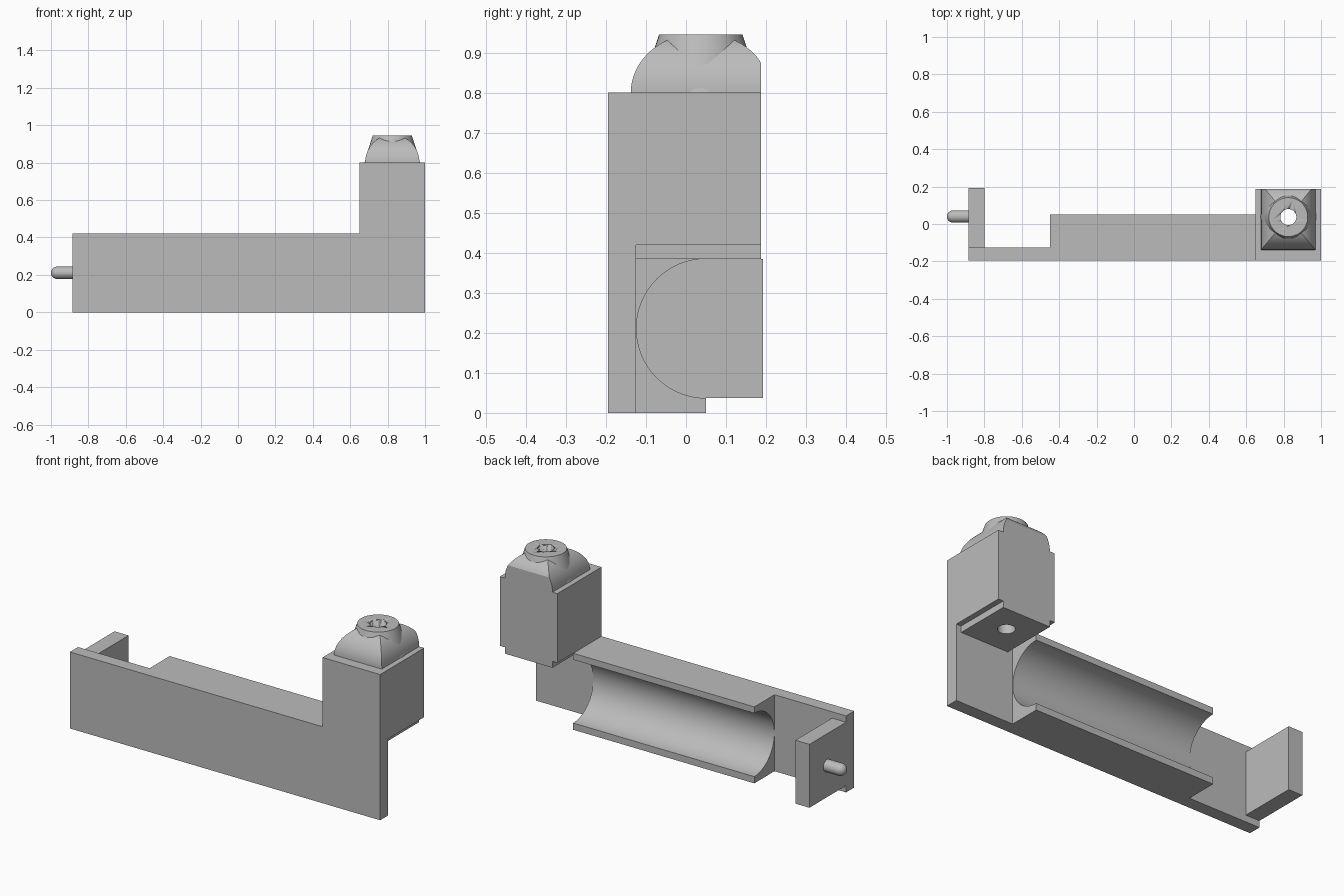
import bpy, bmesh, math

cube = bpy.data.objects.get("Cube")
if cube:
    bpy.data.objects.remove(cube, do_unlink=True)

grey = bpy.data.materials.new("plain_grey")
grey.use_nodes = True
COLOUR = (0.5, 0.5, 0.5, 1)
grey.diffuse_color = COLOUR
grey.node_tree.nodes["Principled BSDF"].inputs["Base Color"].default_value = COLOUR

WALL_FRONT, WALL_BACK, TOWER_BACK = -0.195, -0.125, 0.187
HOLE_X, HOLE_Y = 0.825, 0.037


def loft(name, rings, smooth=False):
    """Skin a list of equal-length closed rings and cap both ends."""
    bm = bmesh.new()
    rows = [[bm.verts.new(p) for p in ring] for ring in rings]
    n = len(rows[0])
    for a, b in zip(rows, rows[1:]):
        for i in range(n):
            j = (i + 1) % n
            bm.faces.new((a[i], a[j], b[j], b[i]))
    bm.faces.new(rows[0][::-1])
    bm.faces.new(rows[-1])
    bmesh.ops.recalc_face_normals(bm, faces=bm.faces)
    mesh = bpy.data.meshes.new(name)
    bm.to_mesh(mesh)
    bm.free()
    mesh.materials.append(grey)
    obj = bpy.data.objects.new(name, mesh)
    bpy.context.collection.objects.link(obj)
    if smooth:
        bpy.ops.object.select_all(action='DESELECT')
        obj.select_set(True)
        bpy.context.view_layer.objects.active = obj
        bpy.ops.object.shade_smooth_by_angle(angle=math.radians(30))
    return obj


def rect(x0, x1, y0, y1, z):
    return [(x0, y0, z), (x1, y0, z), (x1, y1, z), (x0, y1, z)]


def box(name, x0, x1, y0, y1, z0, z1):
    return loft(name, [rect(x0, x1, y0, y1, z) for z in (z0, z1)])


def circle(r, n=48):
    return [(r * math.cos(2 * math.pi * i / n), r * math.sin(2 * math.pi * i / n)) for i in range(n)]


def upright(name, radii_heights, smooth=True):
    return loft(name, [[(HOLE_X + u, HOLE_Y + v, z) for u, v in circle(r)]
                       for r, z in radii_heights], smooth)


# Front wall: L-shaped plate
outline = [(-0.885, 0), (1, 0), (1, 0.8), (0.65, 0.8), (0.65, 0.42), (-0.885, 0.42)]
loft("front_wall", [[(x, y, z) for x, z in outline] for y in (WALL_FRONT, WALL_BACK)])

# Cradle with a half-round channel
arc = [(0.05 - 0.174 * math.sin(math.pi * i / 32), 0.211 - 0.174 * math.cos(math.pi * i / 32))
       for i in range(33)]
section = [(WALL_BACK, 0), (0.05, 0)] + arc + [(0.05, 0.42), (WALL_BACK, 0.42)]
loft("cradle", [[(x, y, z) for y, z in section] for x in (-0.45, 0.65)], smooth=True)

# End plate and its round-nosed pin
box("end_plate", -0.885, -0.8, WALL_BACK, 0.193, 0.037, 0.385)
PIN = 0.033
nose = [(-0.88, PIN)] + [(-1 + PIN - PIN * math.sin(t), PIN * math.cos(t))
                         for t in (math.pi / 2 * i / 8.2 for i in range(9))]
loft("pin", [[(x, 0.04 + u, 0.211 + v) for u, v in circle(r, 32)] for x, r in nose], smooth=True)

# Tower with a lower lip
drilled = [
    box("tower", 0.65, 1, WALL_BACK, TOWER_BACK, 0.42, 0.8),
    box("tower_lip", 0.68, 0.97, WALL_BACK, TOWER_BACK, 0.385, 0.42),
]

# Vaulted cap, cut flat at the back, with a tapered nozzle
layers = []
for i in range(15):
    t = math.radians(70) * i / 14
    hx, hy = 0.145 * math.cos(t), 0.175 * math.cos(t)
    layers.append(rect(HOLE_X - hx, HOLE_X + hx, HOLE_Y - hy,
                       min(HOLE_Y + hy, TOWER_BACK), 0.8 + 0.15 * math.sin(t)))
drilled.append(loft("vaulted_cap", layers, smooth=True))
drilled.append(upright("nozzle", [(0.148, 0.8), (0.132, 0.86), (0.116, 0.91), (0.104, 0.946)]))

# Vertical bore through tower, cap and nozzle
cutter = upright("bore_cutter", [(0.043, 0.3), (0.043, 1.1)])
cutter.hide_render = True
cutter.hide_viewport = True
cutter.display_type = 'WIRE'
for obj in drilled:
    cut = obj.modifiers.new("bore", 'BOOLEAN')
    cut.operation = 'DIFFERENCE'
    cut.solver = 'EXACT'
    cut.object = cutter
